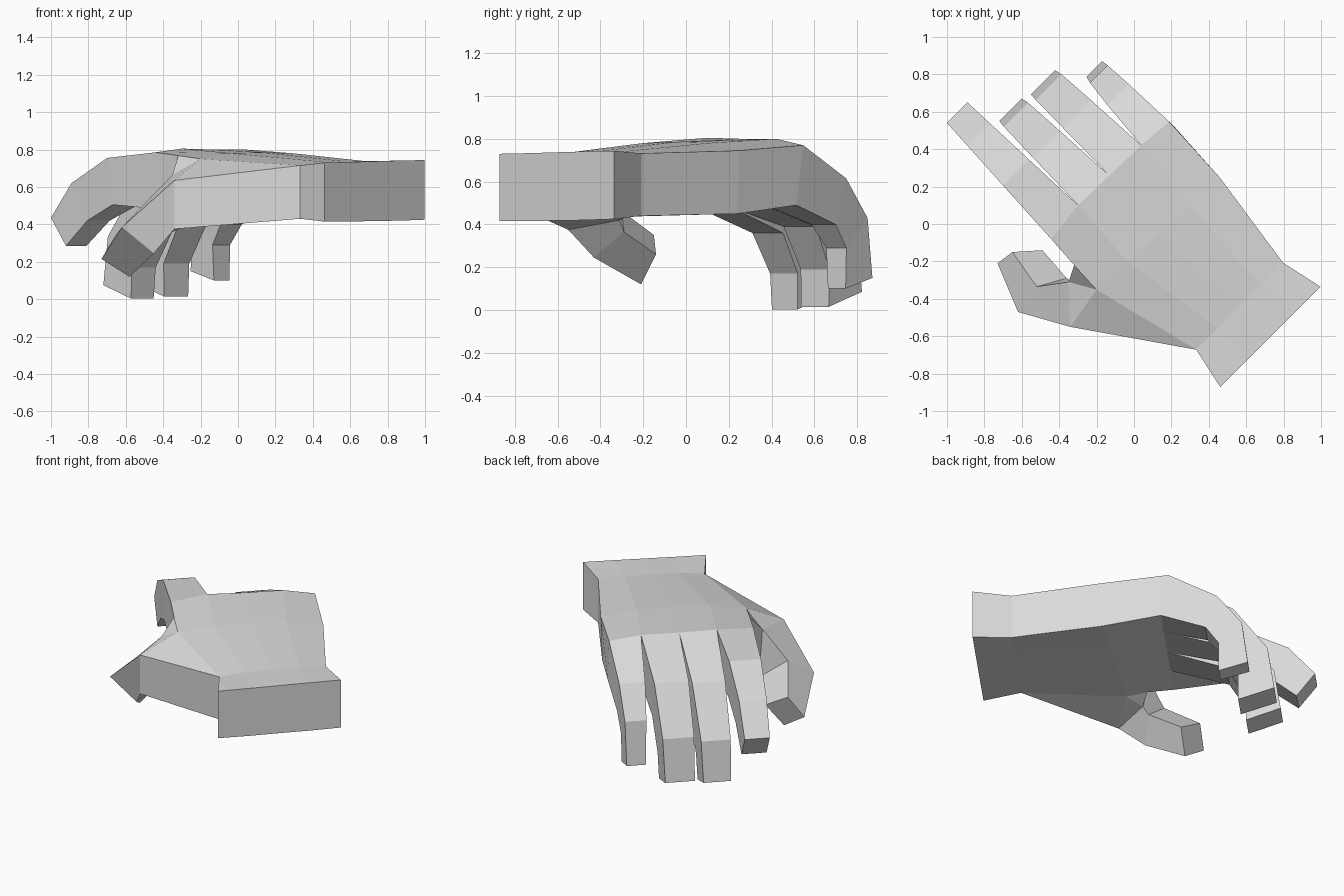
import bpy, bmesh

if "Cube" in bpy.data.objects:
    bpy.data.objects.remove(bpy.data.objects["Cube"])

R = 0.5 ** 0.5
bm = bmesh.new()


def point(u, v, z):
    """u runs from wrist to fingertips, v across the hand."""
    return bm.verts.new(((v - u) * R, (u + v) * R, z))


def bridge(a, b):
    """Join two closed rings with quads."""
    n = len(a)
    for i in range(n):
        bm.faces.new((a[i], a[(i + 1) % n], b[(i + 1) % n], b[i]))


def row(us, vs, zs):
    return [point(u, v, z) for u, v, z in zip(us, vs, zs)]


def spread(a, b):
    return [a + (b - a) * i / 4 for i in range(5)]


# Palm: rows of five points across, upper and lower, from cuff to knuckles
knuckle_v = [-0.37, -0.14, 0.09, 0.325, 0.52]
top = [
    row([-0.943] * 5, spread(-0.29, 0.468), [0.73, 0.733, 0.737, 0.741, 0.744]),
    row([-0.71] * 5, spread(-0.24, 0.417), [0.715, 0.735, 0.738, 0.738, 0.732]),
    row(spread(-0.106, -0.15), spread(-0.39, 0.50), [0.75, 0.78, 0.785, 0.78, 0.745]),
    row([0.255, 0.283, 0.276, 0.27, 0.255], knuckle_v, [0.785, 0.805, 0.80, 0.80, 0.77]),
]
low = [
    row([-0.943] * 5, spread(-0.29, 0.468), [0.415, 0.415, 0.418, 0.42, 0.425]),
    row([-0.71] * 5, spread(-0.24, 0.417), [0.43, 0.43, 0.432, 0.435, 0.44]),
    row(spread(-0.08, -0.15), spread(-0.36, 0.49), [0.44, 0.45, 0.45, 0.45, 0.45]),
    row([0.21] * 5, knuckle_v, [0.48, 0.48, 0.48, 0.485, 0.49]),
]
# Web between thumb and first finger
web_top = bm.verts.new((-0.32, -0.22, 0.768))
web_low = bm.verts.new((-0.29, -0.22, 0.465))

for j in range(3):
    for i in range(4):
        for side, web in ((top, web_top), (low, web_low)):
            face = [side[j][i], side[j][i + 1], side[j + 1][i + 1], side[j + 1][i]]
            if (i, j) == (0, 2):
                face.append(web)
            bm.faces.new(face)
    bm.faces.new((top[j][4], low[j][4], low[j + 1][4], top[j + 1][4]))
bm.faces.new((top[0][0], low[0][0], low[1][0], top[1][0]))
bm.faces.new((web_top, web_low, low[3][0], top[3][0]))

# Flat wrist end
bm.faces.new(top[0] + low[0][::-1])

# Fingers: tip side limits, then (u, z) above and (u, z) below at each joint
fingers = [
    (-0.325, -0.17, [(0.64, 0.755, 0.60, 0.505), (0.926, 0.62, 0.806, 0.42), (1.089, 0.435, 0.976, 0.285)]),
    (-0.12, 0.05, [(0.63, 0.62, 0.57, 0.36), (0.86, 0.335, 0.68, 0.17), (0.898, 0.075, 0.688, 0.003)]),
    (0.10, 0.283, [(0.63, 0.64, 0.55, 0.39), (0.84, 0.36, 0.66, 0.19), (0.88, 0.085, 0.66, 0.015)]),
    (0.378, 0.495, [(0.55, 0.615, 0.48, 0.40), (0.70, 0.43, 0.56, 0.29), (0.737, 0.15, 0.56, 0.10)]),
]
for i, (tip_a, tip_b, joints) in enumerate(fingers):
    ring = [top[3][i], top[3][i + 1], low[3][i + 1], low[3][i]]
    for t, (ut, zt, ub, zb) in zip((0.45, 0.8, 1.0), joints):
        a = knuckle_v[i] + (tip_a - knuckle_v[i]) * t
        b = knuckle_v[i + 1] + (tip_b - knuckle_v[i + 1]) * t
        nxt = [point(ut, a, zt), point(ut, b, zt), point(ub, b, zb), point(ub, a, zb)]
        bridge(ring, nxt)
        ring = nxt
    bm.faces.new(ring)

# Thumb: base ring, one joint and the tip (outer top, inner top, inner low, outer low)
rings = [[bm.verts.new(c) for c in coords] for coords in (
    [(-0.34, -0.55, 0.635), (-0.35, -0.31, 0.665), (-0.33, -0.31, 0.42), (-0.34, -0.55, 0.375)],
    [(-0.62, -0.47, 0.385), (-0.52, -0.335, 0.49), (-0.36, -0.29, 0.365), (-0.45, -0.43, 0.245)],
    [(-0.73, -0.21, 0.215), (-0.65, -0.15, 0.35), (-0.49, -0.14, 0.26), (-0.58, -0.21, 0.12)],
)]
bridge(rings[0], rings[1])
bridge(rings[1], rings[2])
bm.faces.new(rings[2])

# Fleshy thumb base joining the palm
out_top, in_top, in_low, out_low = rings[0]
for side, web, outer, inner in ((top, web_top, out_top, in_top), (low, web_low, out_low, in_low)):
    bm.faces.new((side[1][0], side[2][0], outer))
    bm.faces.new((side[2][0], inner, outer))
    bm.faces.new((side[2][0], web, inner))
bm.faces.new((top[1][0], out_top, out_low, low[1][0]))
bm.faces.new((web_top, web_low, in_low, in_top))

bmesh.ops.recalc_face_normals(bm, faces=bm.faces[:])
mesh = bpy.data.meshes.new("hand")
bm.to_mesh(mesh)
bm.free()

grey = bpy.data.materials.new("light_grey")
grey.diffuse_color = (0.7, 0.7, 0.7, 1)
grey.use_nodes = True
grey.node_tree.nodes["Principled BSDF"].inputs["Base Color"].default_value = grey.diffuse_color
mesh.materials.append(grey)
bpy.context.collection.objects.link(bpy.data.objects.new("hand", mesh))
